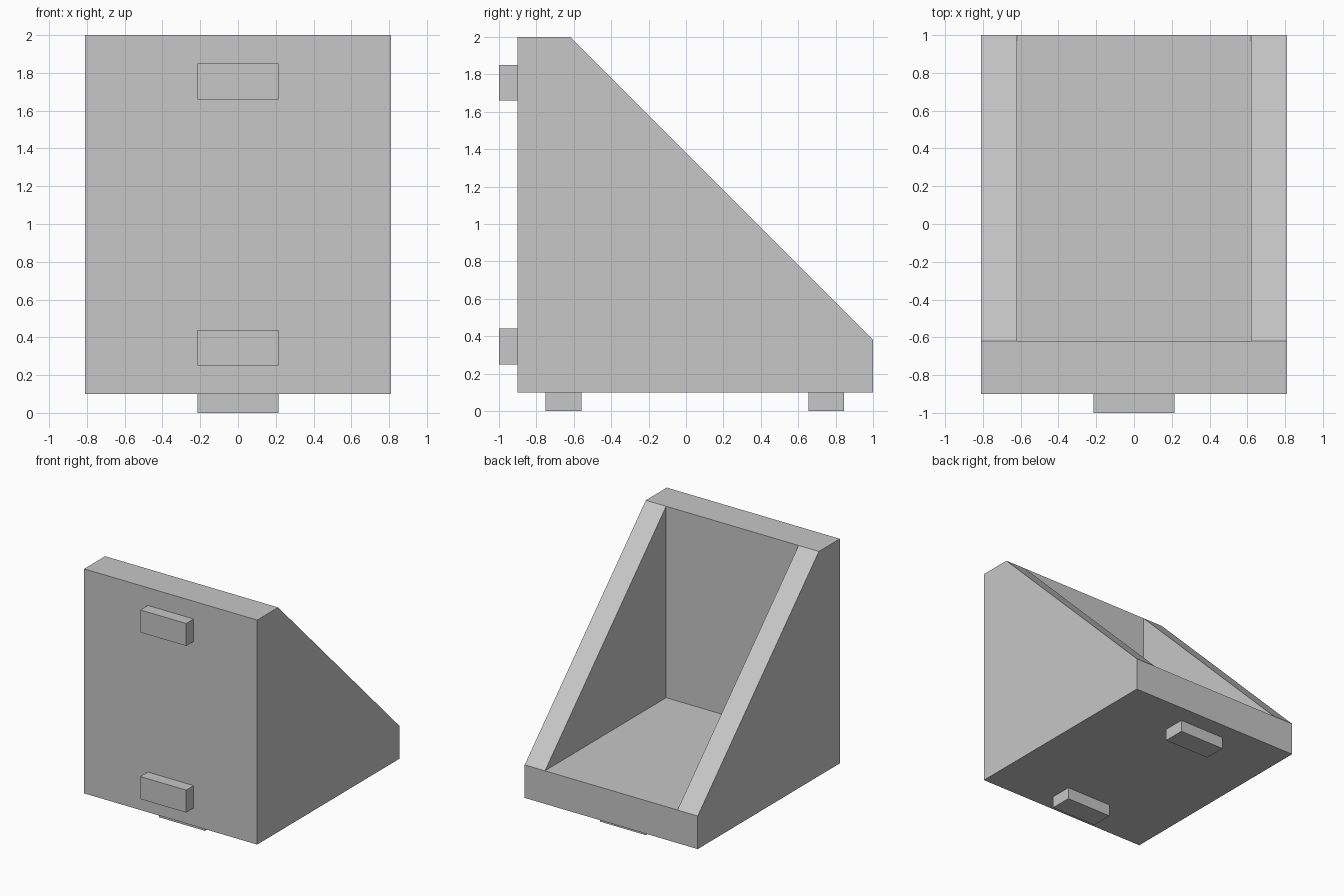
import bpy
import bmesh
from mathutils import Vector

cube = bpy.data.objects.get("Cube")
if cube:
    bpy.data.objects.remove(cube, do_unlink=True)

grey = bpy.data.materials.new("plain_grey")
grey.use_nodes = True
colour = (0.57, 0.57, 0.57, 1)
grey.diffuse_color = colour
grey.node_tree.nodes["Principled BSDF"].inputs["Base Color"].default_value = colour

HALF, INNER = 0.81, 0.62          # outer and inner half widths
FRONT, BACK = -0.9, 1.0
BASE, TOP = 0.1, 2.0
WALL, FLOOR = -0.62, 0.38         # inner faces of the upright and the base


def finish(bm, name):
    bmesh.ops.recalc_face_normals(bm, faces=bm.faces)
    mesh = bpy.data.meshes.new(name)
    bm.to_mesh(mesh)
    bm.free()
    mesh.materials.append(grey)
    obj = bpy.data.objects.new(name, mesh)
    bpy.context.collection.objects.link(obj)
    return obj


def block(name, low, high):
    bm = bmesh.new()
    bmesh.ops.create_cube(bm, size=1)
    low, high = Vector(low), Vector(high)
    bmesh.ops.scale(bm, vec=high - low, verts=bm.verts)
    bmesh.ops.translate(bm, vec=(low + high) / 2, verts=bm.verts)
    return finish(bm, name)


# Solid wedge: side profile extruded across the width
bm = bmesh.new()
profile = [(FRONT, BASE), (BACK, BASE), (BACK, FLOOR), (WALL, TOP), (FRONT, TOP)]
side = bm.faces.new([bm.verts.new((-HALF, y, z)) for y, z in profile])
extruded = bmesh.ops.extrude_face_region(bm, geom=[side], use_keep_orig=True)["geom"]
bmesh.ops.translate(bm, vec=(2 * HALF, 0, 0),
                    verts=[v for v in extruded if isinstance(v, bmesh.types.BMVert)])
bmesh.ops.recalc_face_normals(bm, faces=bm.faces)

# Mark out the gusset thickness and open the slope between the gussets
for x in (-INNER, INNER):
    bmesh.ops.bisect_plane(bm, geom=bm.verts[:] + bm.edges[:] + bm.faces[:],
                           plane_co=(x, 0, 0), plane_no=(1, 0, 0))
bm.normal_update()
slope = next(f for f in bm.faces if f.normal.y > 0.5 and f.normal.z > 0.5
             and abs(f.calc_center_median().x) < 0.1)
rim = {(v.co.x > 0, v.co.z > 1): v for v in slope.verts}
bmesh.ops.delete(bm, geom=[slope], context='FACES_ONLY')

# Cavity: two gusset faces, the upright and the floor
corner = {s: bm.verts.new((INNER if s else -INNER, WALL, FLOOR)) for s in (False, True)}
for s in (False, True):
    bm.faces.new((rim[s, True], rim[s, False], corner[s]))
for upper in (False, True):
    bm.faces.new((rim[False, upper], rim[True, upper], corner[True], corner[False]))
bmesh.ops.dissolve_limit(bm, angle_limit=0.01, verts=bm.verts, edges=bm.edges)
finish(bm, "corner_bracket")

# Locating lugs on the front and underneath
LUG = 0.215
for label, z in (("lower", 0.25), ("upper", 1.66)):
    block(label + "_front_lug", (-LUG, -1, z), (LUG, FRONT, z + 0.19))
for label, y in (("front", -0.75), ("back", 0.655)):
    block(label + "_bottom_lug", (-LUG, y, 0), (LUG, y + 0.19, BASE))
